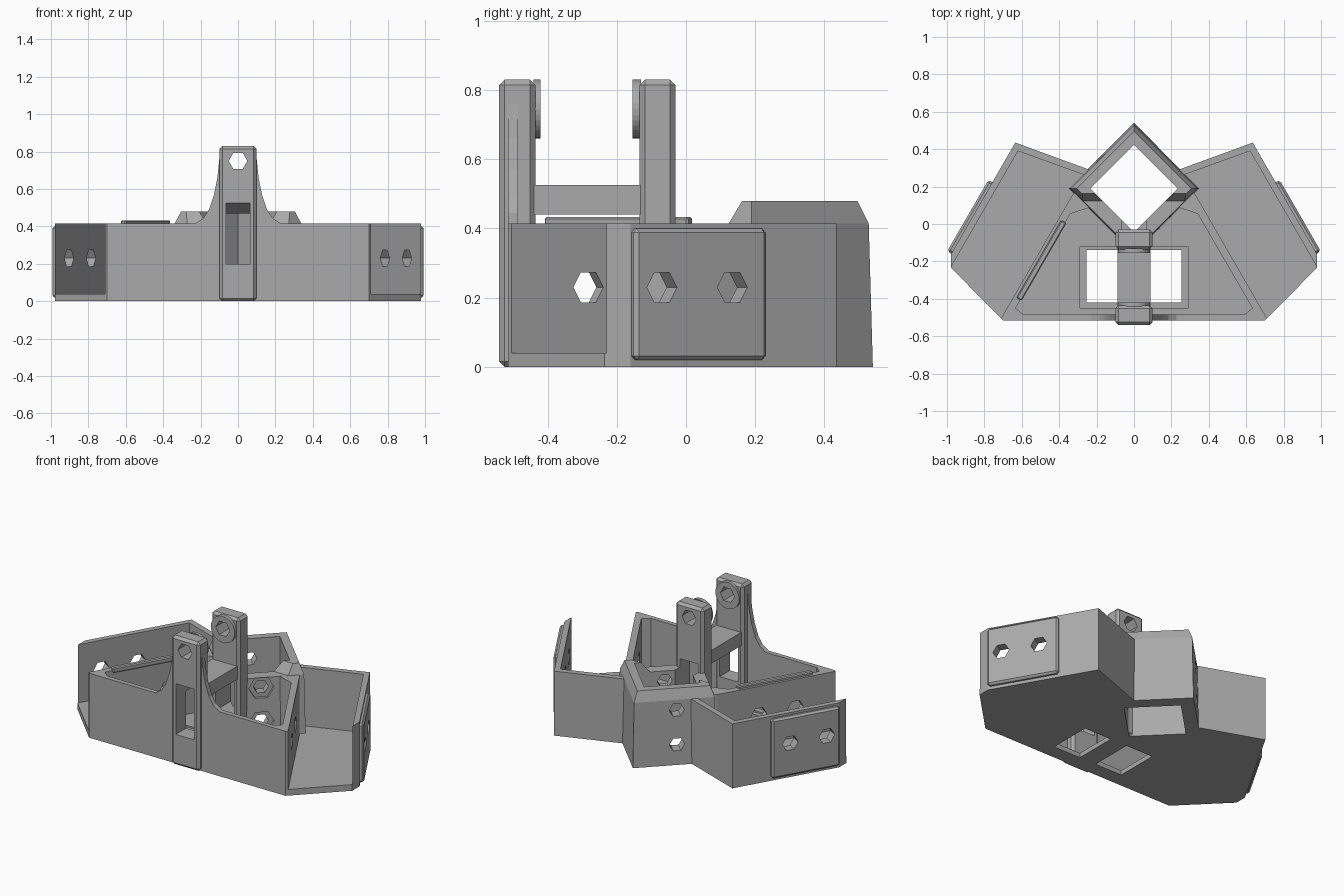
import bpy, bmesh
from math import cos, sin, pi
from mathutils import Matrix

cube = bpy.data.objects.get("Cube")
if cube:
    bpy.data.objects.remove(cube)

grey = bpy.data.materials.new("plain_grey")
grey.use_nodes = True
grey.diffuse_color = (0.4, 0.4, 0.4, 1)
grey.node_tree.nodes["Principled BSDF"].inputs["Base Color"].default_value = (0.4, 0.4, 0.4, 1)

AXES = {"x": lambda a, b, h: (h, a, b), "y": lambda a, b, h: (a, h, b), "z": lambda a, b, h: (a, b, h)}


def prism(name, pts, lo, hi, axis="z", top=None, bevel=0):
    """Extrude a profile along an axis, optionally to a different top profile."""
    place = AXES[axis]
    bm = bmesh.new()
    low = [bm.verts.new(place(a, b, lo)) for a, b in pts]
    high = [bm.verts.new(place(a, b, hi)) for a, b in (top or pts)]
    bm.faces.new(low)
    bm.faces.new(high)
    n = len(pts)
    for i in range(n):
        j = (i + 1) % n
        bm.faces.new((low[i], low[j], high[j], high[i]))
    bmesh.ops.recalc_face_normals(bm, faces=bm.faces)
    if bevel:
        bmesh.ops.bevel(bm, geom=list(bm.edges), offset=bevel, segments=1, affect="EDGES")
    mesh = bpy.data.meshes.new(name)
    bm.to_mesh(mesh)
    bm.free()
    mesh.materials.append(grey)
    ob = bpy.data.objects.new(name, mesh)
    bpy.context.collection.objects.link(ob)
    return ob


def box(name, x, y, z, bevel=0):
    return prism(name, [(x[0], y[0]), (x[1], y[0]), (x[1], y[1]), (x[0], y[1])], *z, bevel=bevel)


def turn(ob, angle, loc):
    ob.data.transform(Matrix.Translation(loc) @ Matrix.Rotation(angle, 4, "Z"))
    return ob


def bore(loc, angle, radius=0.05, half=0.1, sides=6):
    """Cutter with a regular cross-section, pointing along a level direction."""
    pts = [(radius * cos(2 * pi * k / sides), radius * sin(2 * pi * k / sides)) for k in range(sides)]
    return turn(prism("cutter", pts, -half, half, "x"), angle, loc)


def cut(ob, *cutters):
    for c in cutters:
        mod = ob.modifiers.new("cut", "BOOLEAN")
        mod.operation, mod.solver, mod.object = "DIFFERENCE", "EXACT", c
        graph = bpy.context.evaluated_depsgraph_get()
        mesh = bpy.data.meshes.new_from_object(ob.evaluated_get(graph))
        ob.modifiers.clear()
        ob.data = mesh


def drop(*cutters):
    for c in cutters:
        bpy.data.objects.remove(c)


def flip(pts, s):
    return [(s * a, b) for a, b in pts]


def both(half):
    """Close a right-hand outline with its mirror image."""
    return half + [(-a, b) for a, b in reversed(half) if a]


def diamond(r):
    return [(r, 0.19), (0, 0.19 + r), (-r, 0.19), (0, 0.19 - r)]


# Cable passage running from the front post back into the socket
passage = prism("cutter", [(-0.6, 0.2), (-0.6, 0.56), (-0.44, 0.47), (0.1, 0.47), (0.1, 0.2)],
                -0.065, 0.065, "x")

# Tray with a central chamber and two open-ended side troughs
outline = [(0.7, -0.515), (0.978, -0.235), (0.978, -0.16), (0.635, 0.435), (0.265, 0.3), (0, 0.2)]
tray = prism("base_tray", both(outline), 0, 0.415)
chamber = prism("cutter", both([(0.59, -0.485), (0.633, -0.45), (0.34, 0.055), (0.2, 0.1)]), 0.04, 1)
trough = [(0.62, 0.39), (0.981, -0.235), (1.1, -0.35), (0.766, -0.6), (0.33, 0.155), (0.28, 0.2), (0.26, 0.26)]
cutters = [chamber, prism("cutter", diamond(0.34), -1, 1), passage,
           box("cutter", (-0.29, 0.29), (-0.45, -0.12), (0.03, 0.1))]
for s in (1, -1):
    cutters.append(prism("cutter", flip(trough, s), 0.04, 1))
    cutters.append(box("cutter", sorted((s * 0.06, s * 0.255)), (-0.42, -0.14), (-0.1, 0.2)))
cut(tray, *cutters)
drop(*[c for c in cutters if c is not passage])

# Raised pads outside the side walls, and hexagonal holes through both walls
for s, side in ((1, "left"), (-1, "right")):
    angle = pi / 6 if s > 0 else pi - pi / 6
    pad = box(side + "_wall_pad", (-0.03, 0.025), (-0.22, 0.22), (0.02, 0.4), bevel=0.012)
    turn(pad, angle, (s * 0.867, 0.0325, 0))
    for x, y in ((0.945, -0.075), (0.83, 0.13)):
        outer = bore((s * x, y, 0.23), angle)
        inner = bore((s * (x - 0.35), y - 0.2, 0.23), angle)
        cut(tray, outer, inner)
        cut(pad, outer)
        drop(outer, inner)

# Square socket set cornerwise at the back, with a raised chamfered rim
socket = prism("square_socket", diamond(0.35), 0, 0.415, top=diamond(0.338))
rim = prism("socket_rim", diamond(0.338), 0.415, 0.48, top=diamond(0.305))
well = prism("cutter", diamond(0.235), -1, 2)
slope = prism("cutter", [(-1, 0.4), (0.115, 0.4), (0.165, 0.485), (0.165, 1), (-1, 1)], -1, 1, "x")
cut(socket, well, passage)
cut(rim, well, slope)
drop(well, slope)
for z in (0.13, 0.35):
    through = bore((-0.01, 0.18, z), -pi / 4, 0.045, 0.5)
    nut = bore((0.165, 0.005, z), -pi / 4, 0.075, 0.025)
    cut(socket, through, nut)
    drop(through, nut)

# Two upright posts with inward bosses and a cross hole
pin = bore((0, -0.3, 0.75), pi / 2, 0.05, 0.6)
for name, y0, y1, boss in (("front", -0.54, -0.435, (-0.44, -0.42)), ("rear", -0.135, -0.03, (-0.155, -0.13))):
    post = box(name + "_post", (-0.1, 0.1), (y0, y1), (0, 0.83), bevel=0.016)
    ring = [(0.085 * cos(2 * pi * k / 32), 0.745 + 0.085 * sin(2 * pi * k / 32)) for k in range(32)]
    collar = prism(name + "_post_boss", ring, *boss, axis="y")
    cut(post, passage, pin)
    cut(collar, pin)
drop(pin)

# Bridge joining the posts above the open chamber
bridge = box("post_bridge", (-0.088, 0.088), (-0.45, -0.12), (0.44, 0.525))
cut(bridge, passage)

# Curved gussets where the front post meets the front wall
curve = [(0.09, 0.79), (0.1, 0.76), (0.11, 0.66), (0.128, 0.57), (0.155, 0.49), (0.185, 0.445), (0.23, 0.414), (0.09, 0.414)]
for s, side in ((1, "left"), (-1, "right")):
    prism(side + "_gusset", flip(curve, s), -0.515, -0.485, "y")

# Low ridge on top of the right inner wall
ridge = box("wall_ridge", (-0.016, 0.016), (-0.24, 0.24), (0.4, 0.433), bevel=0.006)
turn(ridge, -pi / 6, (-0.495, -0.195, 0))
drop(passage)
